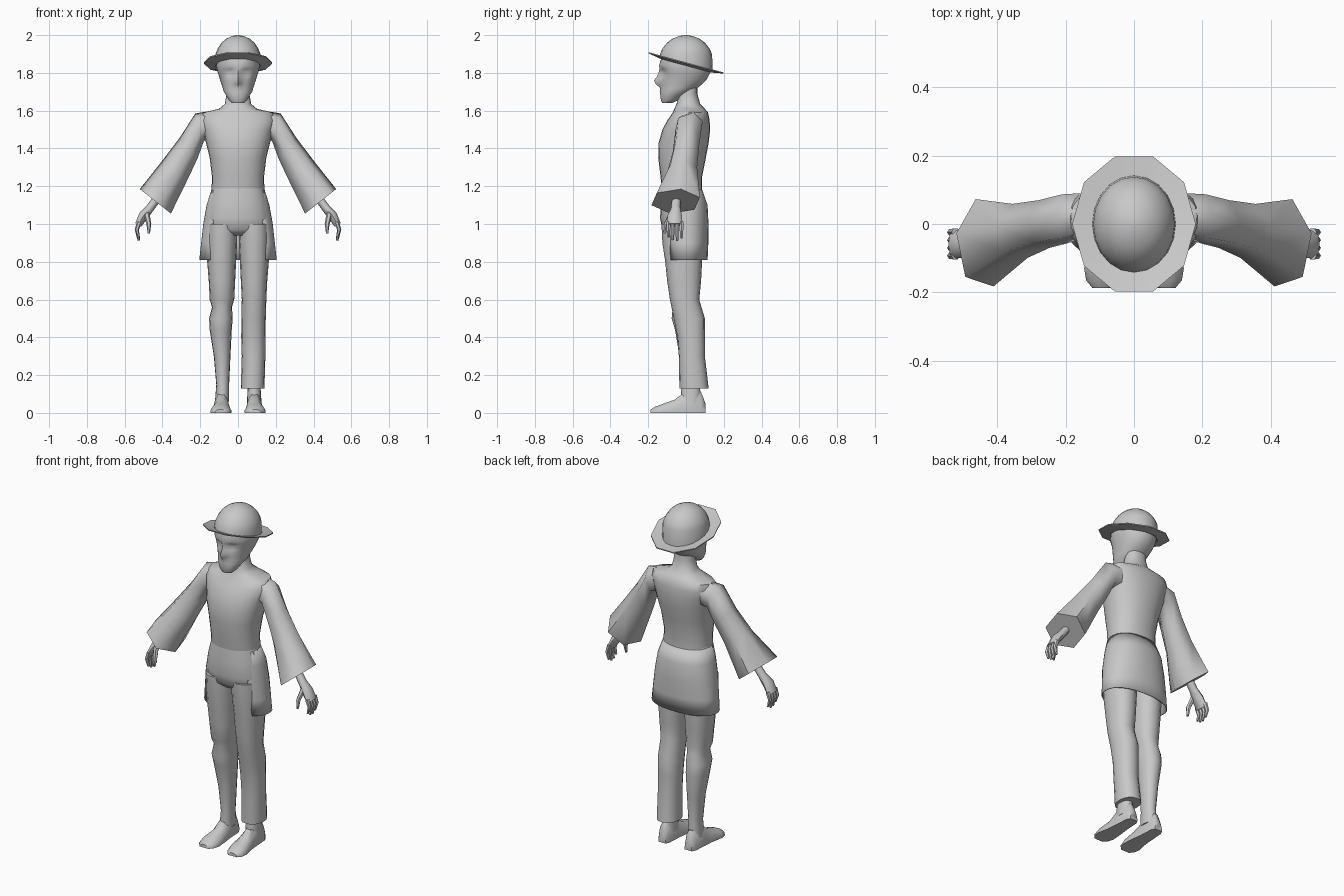
import bpy, bmesh, math
from mathutils import Vector

if "Cube" in bpy.data.objects:
    bpy.data.objects.remove(bpy.data.objects["Cube"])

grey = bpy.data.materials.new("plain_grey")
grey.diffuse_color = (0.58, 0.58, 0.58, 1)
grey.use_nodes = True
grey.node_tree.nodes["Principled BSDF"].inputs["Base Color"].default_value = grey.diffuse_color


def loft(name, rings, closed=True, caps=True, angle=50):
    """Skin a list of point rings into one object."""
    bm = bmesh.new()
    vs = [[bm.verts.new(p) for p in r] for r in rings]
    n = len(rings[0])
    for a, b in zip(vs, vs[1:]):
        for i in range(n if closed else n - 1):
            j = (i + 1) % n
            bm.faces.new((a[i], a[j], b[j], b[i]))
    if caps and closed:
        bm.faces.new(vs[0][::-1])
        bm.faces.new(vs[-1])
    bmesh.ops.recalc_face_normals(bm, faces=bm.faces)
    me = bpy.data.meshes.new(name)
    bm.to_mesh(me)
    bm.free()
    me.materials.append(grey)
    ob = bpy.data.objects.new(name, me)
    bpy.context.collection.objects.link(ob)
    bpy.ops.object.select_all(action='DESELECT')
    ob.select_set(True)
    bpy.context.view_layer.objects.active = ob
    bpy.ops.object.shade_smooth_by_angle(angle=math.radians(angle))
    return ob


def spow(v, e):
    return math.copysign(abs(v) ** e, v)


def oval(z, x0, x1, yf, yb, n=18, e=0.9, a0=0, a1=360):
    """Level ring filling the given x and y limits."""
    cx, cy, rx, ry = (x0 + x1) / 2, (yf + yb) / 2, (x1 - x0) / 2, (yb - yf) / 2
    steps = n if a1 - a0 == 360 else n - 1
    out = []
    for i in range(n):
        a = math.radians(a0 + (a1 - a0) * i / steps)
        out.append(Vector((cx + rx * spow(math.cos(a), e), cy + ry * spow(math.sin(a), e), z)))
    return out


def tube(name, path, n=8):
    """Tapered limb through (x, y, z, radius in xz, radius in y) stations."""
    rings = []
    for i, (x, y, z, r, ry) in enumerate(path):
        a, b = path[max(i - 1, 0)], path[min(i + 1, len(path) - 1)]
        d = Vector((b[0] - a[0], 0, b[2] - a[2])).normalized()
        u = Vector((-d.z, 0, d.x))
        rings.append([Vector((x, y, z)) + u * r * math.cos(t) + Vector((0, ry * math.sin(t), 0))
                      for t in (math.tau * k / n for k in range(n))])
    return loft(name, rings)


# Tunic body and neck
torso = [(1.17, .14, -.125, .085), (1.25, .138, -.135, .085), (1.35, .15, -.147, .105),
         (1.43, .17, -.145, .12), (1.50, .185, -.125, .128), (1.55, .20, -.098, .125),
         (1.59, .185, -.07, .117), (1.61, .10, -.062, .10), (1.635, .07, -.05, .075),
         (1.69, .06, -.04, .06), (1.76, .06, -.04, .06)]
loft("tunic_body", [oval(z, -w, w, f, b, 24) for z, w, f, b in torso])

# Hips
hips = [(1.19, .139, -.127, .083), (1.12, .157, -.134, .10), (1.03, .17, -.137, .10),
        (0.97, .168, -.125, .09), (0.94, .14, -.09, .07)]
loft("hips", [oval(z, -w, w, f, b, 24) for z, w, f, b in hips])

# Skirt of the tunic, open at the front
skirt = [(1.18, .142, -.126, .087), (1.10, .167, -.13, .115), (1.0, .185, -.13, .12),
         (0.9, .196, -.12, .119), (0.81, .206, -.11, .115)]
sk = loft("tunic_skirt", [oval(z, -w, w, f, b, 22, .9, -46, 226) for z, w, f, b in skirt],
          closed=False)
sk.modifiers.new("cloth", 'SOLIDIFY').thickness = 0.006

# Legs: a long trouser on one side, a short one over a boot on the other
thigh = [(1.0, .005, .165, -.13, .095), (.9, .005, .165, -.125, .09), (.8, .01, .163, -.11, .085),
         (.7, .015, .155, -.1, .08), (.6, .02, .15, -.085, .07)]
shin = [(.5, .018, .147, -.065, .1), (.4, .017, .146, -.045, .1),
        (.3, .02, .145, -.038, .1), (.13, .015, .14, -.035, .12)]
boot = [(.56, .032, .138, -.07, .075), (.5, .028, .153, -.076, .088), (.44, .033, .15, -.058, .092),
        (.3, .04, .128, -.035, .08), (.15, .047, .115, -.022, .07), (.06, .047, .122, -.03, .08)]
ankle = [(.2, .055, .115, -.02, .07), (.05, .047, .125, -.03, .08)]


def leg(name, stations, s):
    loft(name, [oval(z, *sorted((s * a, s * b)), f, k, 16) for z, a, b, f, k in stations])


leg("long_trouser", thigh + shin, 1)
leg("left_ankle", ankle, 1)
leg("short_trouser_and_boot", thigh + boot, -1)

# Shoes: rounded sections with a flat sole, heel to toe
shoe = [(.103, .063, .11, .05), (.08, .052, .122, .11), (0, .048, .127, .115),
        (-.06, .04, .132, .07), (-.13, .035, .146, .045), (-.165, .045, .14, .032),
        (-.187, .065, .122, .018)]
# Sleeve stations: upper x, z, lower x, z, centre y, half depth
sleeve = [(.17, 1.595, .13, 1.45, .025, .065), (.226, 1.585, .18, 1.44, .015, .072),
          (.31, 1.455, .215, 1.345, 0, .07), (.405, 1.33, .262, 1.245, -.02, .079),
          (.52, 1.185, .355, 1.055, -.055, .128)]
for s, side in ((1, "left"), (-1, "right")):
    rings = []
    for y, a, b, h in shoe:
        c, w = (a + b) / 2, (b - a) / 2
        prof = [(-1, 0), (-1, .3), (-.8, .7), (-.35, 1), (.35, 1), (.8, .7), (1, .3), (1, 0)]
        rings.append([Vector((s * (c + w * p), y, h * q)) for p, q in prof])
    loft(side + "_shoe", rings)

    # Flared six-sided sleeve
    rings = []
    for ux, uz, lx, lz, cy, ry in sleeve:
        mid, half = Vector((ux + lx, 0, uz + lz)) / 2, Vector((ux - lx, 0, uz - lz)) / 2
        ring = []
        for k in range(6):
            t = math.radians(60 * k + 12)
            p = mid + half * (math.cos(t) * 1.02) + Vector((0, cy + ry * 1.05 * math.sin(t), 0))
            ring.append(Vector((s * p.x, p.y, p.z)))
        rings.append(ring)
    loft(side + "_sleeve", rings, angle=65)

    # Hand with four fingers and a thumb
    tube(side + "_palm", [(s * .425, -.05, 1.14, .022, .024), (s * .465, -.055, 1.085, .022, .025),
                          (s * .50, -.06, 1.045, .026, .038), (s * .528, -.06, .995, .018, .042)])
    for k in range(4):
        y = -.024 - .023 * k
        tip = (.925, .912, .915, .93)[k]
        tube(f"{side}_finger_{k + 1}",
             [(s * .522, y, 1.01, .013, .012), (s * .536, y, .97, .011, .011),
              (s * .525, y, tip, .006, .007)], 6)
    tube(side + "_thumb", [(s * .485, -.075, 1.06, .016, .016), (s * .472, -.105, 1.0, .013, .014),
                           (s * .472, -.112, .95, .006, .007)], 6)

# Head, with nose, brow, eye sockets and mouth pushed into the face
head = [(1.64, .033, -.125, -.075), (1.655, .048, -.133, -.04), (1.68, .062, -.135, -.01),
        (1.70, .075, -.133, .03), (1.72, .081, -.132, .06), (1.74, .087, -.132, .085),
        (1.76, .094, -.132, .105), (1.78, .10, -.132, .118), (1.80, .107, -.133, .127),
        (1.82, .112, -.136, .131), (1.84, .115, -.138, .133), (1.88, .112, -.13, .13)]


def bump(x, z, cx, cz, sx, sz):
    return math.exp(-((abs(x) - cx) / sx) ** 2 - ((z - cz) / sz) ** 2)


rings = [oval(z, -w, w, f, b, 36, .95) for z, w, f, b in head]
for ring in rings:
    for p in ring:
        if p.y < -.03:
            p.y += (-.034 * bump(p.x, p.z, 0, 1.752, .016, .022)
                    - .016 * bump(p.x, p.z, 0, 1.785, .013, .03)
                    + .016 * bump(p.x, p.z, .043, 1.802, .022, .018)
                    - .008 * bump(p.x, p.z, .04, 1.838, .04, .012)
                    - .006 * bump(p.x, p.z, 0, 1.70, .025, .01))
loft("head", rings)


# Hat: tilted ten-sided brim and a round crown
def tilted(rx, ry, base, n=10):
    return [Vector((rx * math.cos(t), ry * math.sin(t), base - .27 * ry * math.sin(t)))
            for t in (math.tau * k / n for k in range(n))]


brim = [tilted(.122, .142, 1.845), tilted(.181, .208, 1.856),
        tilted(.181, .208, 1.850), tilted(.122, .142, 1.838)]
loft("hat_brim", brim + [brim[0]], caps=False, angle=35)
crown = [tilted(.122, .142, 1.843, 20)]
for z, rx, ry in ((1.90, .119, .138), (1.93, .107, .124), (1.96, .087, .10),
                  (1.98, .064, .073), (1.994, .035, .04), (2.0, .008, .009)):
    crown.append(oval(z, -rx, rx, -ry, ry, 20, 1))
loft("hat_crown", crown)
